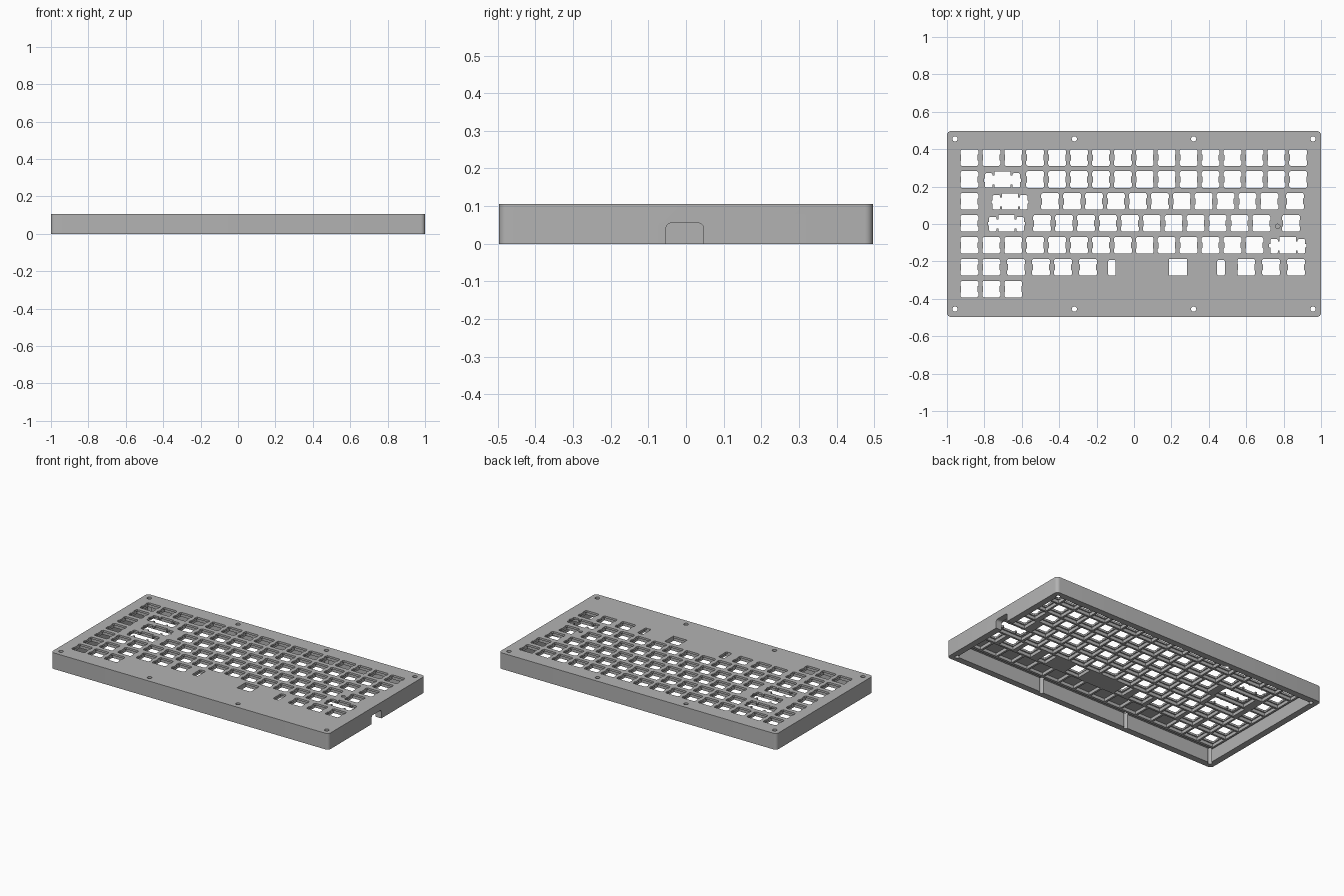
import bpy
import bmesh
from math import cos, sin, pi

cube = bpy.data.objects.get("Cube")
if cube:
    bpy.data.objects.remove(cube)

HALF_X, HALF_Y, HEIGHT = 1.0, 0.497, 0.105
PLATE_Z, RIB_Z, WALL = 0.092, 0.072, 0.042
MM = 0.00615          # one millimetre in model units
U = 0.1172            # key pitch
POCKET = 0.104        # pocket size under a key
X0, Y0 = -0.88, 0.355

grey = bpy.data.materials.new("case grey")
grey.use_nodes = True
grey.diffuse_color = (0.45, 0.45, 0.45, 1)
grey.node_tree.nodes["Principled BSDF"].inputs["Base Color"].default_value = (0.45, 0.45, 0.45, 1)


# --- outline helpers: each returns a closed list of (x, y) ---
def rect(cx, cy, w, h):
    return [(cx + sx * w / 2, cy + sy * h / 2) for sx, sy in ((-1, -1), (1, -1), (1, 1), (-1, 1))]


def circle(cx, cy, r, n=20):
    return [(cx + r * cos(2 * pi * i / n), cy + r * sin(2 * pi * i / n)) for i in range(n)]


def round_rect(hx, hy, r, n=6):
    pts = []
    for k, (sx, sy) in enumerate(((1, 1), (-1, 1), (-1, -1), (1, -1))):
        for i in range(n + 1):
            a = (k + i / n) * pi / 2
            pts.append((sx * (hx - r) + r * cos(a), sy * (hy - r) + r * sin(a)))
    return pts


def mirrored(half, cx, cy):
    """Close a right-hand half outline (in mm, bottom to top) by mirroring in x."""
    full = half + [(-x, y) for x, y in reversed(half)]
    return [(cx + x * MM, cy + y * MM) for x, y in full]


SWITCH_TOP = [(7.1, 2.4), (7.8, 3), (7.8, 6), (7.2, 6.6), (6.8, 7.2)]
SWITCH = [(x, -y) for x, y in reversed(SWITCH_TOP)] + SWITCH_TOP
WIDE = [(7, -7.1), (7, -4.5), (8.6, -4.5), (8.6, -6.2), (9.6, -7), (14.2, -7), (15.2, -6.2),
        (15.2, -2), (16.1, -2), (16.1, 1), (15.2, 1), (15.2, 4.8), (14.2, 5.6), (9.6, 5.6),
        (8.6, 4.8), (8.6, 3.5), (7, 3.5), (7, 7.1)]
SLOT = [(2.2, -7.4), (3.3, -6.4), (3.3, 5.4), (2.2, 6.4)]

# --- key layout: rows of single keys and wide keys, as x centres ---
run = lambda start, n: [start + i * U for i in range(n)]
singles = [
    run(X0, 16),
    [X0] + run(X0 + 3 * U, 13),
    [X0] + run(-0.448, 11) + [0.861],
    [X0] + run(-0.491, 11) + [0.84],
    run(X0, 14),
    [X0, X0 + U, -0.63, -0.497, -0.38, -0.246, 0.6, 0.733, 0.866],
    run(X0, 3),
]
wides = [[], [-0.703], [-0.663], [-0.682], [0.822], [], []]

holes, pockets = [], []
for row, (keys, wide_keys) in enumerate(zip(singles, wides)):
    y = Y0 - row * U
    for x in keys:
        holes.append(mirrored(SWITCH, x, y))
        pockets.append(rect(x, y, POCKET, POCKET))
    for x in wide_keys:
        holes.append(mirrored(WIDE, x, y))
        pockets.append(rect(x, y, U + POCKET, POCKET))

# Space bar openings
space_y = Y0 - 5 * U
holes.append(rect(0.235, space_y, 0.098, 0.09))
pockets.append(rect(0.235, space_y, POCKET, POCKET))
for x in (-0.118, 0.465):
    holes.append(mirrored(SLOT, x, space_y))
    pockets.append(rect(x, space_y, 0.06, POCKET))

# Blank pockets along the front
for x in run(X0 + 3 * U, 13):
    pockets.append(rect(x, Y0 - 6 * U, POCKET, POCKET))

screws = [(x, y) for x in (-0.957, -0.319, 0.319, 0.957) for y in (-0.455, 0.455)]
holes += [circle(x, y, 0.014) for x, y in screws]
holes.append(circle(0.768, -0.013, 0.012))


# --- solid from filled outlines ---
def slab(name, outlines, z0, z1):
    curve = bpy.data.curves.new(name, "CURVE")
    curve.dimensions = "2D"
    curve.fill_mode = "BOTH"
    curve.extrude = (z1 - z0) / 2
    for pts in outlines:
        spline = curve.splines.new("POLY")
        spline.points.add(len(pts) - 1)
        for p, (x, y) in zip(spline.points, pts):
            p.co = (x, y, 0, 1)
        spline.use_cyclic_u = True
    temp = bpy.data.objects.new(name + "_outline", curve)
    bpy.context.collection.objects.link(temp)
    graph = bpy.context.evaluated_depsgraph_get()
    mesh = bpy.data.meshes.new_from_object(temp.evaluated_get(graph))
    bpy.data.objects.remove(temp)
    bm = bmesh.new()
    bm.from_mesh(mesh)
    bmesh.ops.remove_doubles(bm, verts=bm.verts, dist=1e-5)
    bmesh.ops.translate(bm, verts=bm.verts, vec=(0, 0, (z0 + z1) / 2))
    bmesh.ops.recalc_face_normals(bm, faces=bm.faces)
    for f in bm.faces:
        f.smooth = False
        f.material_index = 0
    bm.to_mesh(mesh)
    bm.free()
    mesh.materials.clear()
    mesh.materials.append(grey)
    mesh.name = name
    obj = bpy.data.objects.new(name, mesh)
    bpy.context.collection.objects.link(obj)
    return obj


outer = round_rect(HALF_X, HALF_Y, 0.022)
inner = round_rect(HALF_X - WALL, HALF_Y - WALL, 0.008)
top_plate = slab("top_plate", [outer] + holes, PLATE_Z, HEIGHT)
key_ribs = slab("key_ribs", [rect(0, 0, 1.89, 0.835)] + pockets, RIB_Z, PLATE_Z)
walls = slab("walls", [outer, inner], 0, PLATE_Z)


# --- cut screw channels and the cable port out of the walls ---
def cut(target, cutter):
    mod = target.modifiers.new(cutter.name, "BOOLEAN")
    mod.operation = "DIFFERENCE"
    mod.solver = "EXACT"
    mod.object = cutter
    cutter.hide_render = True
    cutter.hide_viewport = True


bm = bmesh.new()
for x, y in screws:
    ring = bmesh.ops.create_cone(bm, cap_ends=True, segments=20, radius1=0.014, radius2=0.014, depth=0.3)
    bmesh.ops.translate(bm, verts=ring["verts"], vec=(x, y, 0.05))
port = bmesh.ops.create_cube(bm, size=1)["verts"]
bmesh.ops.scale(bm, verts=port, vec=(0.2, 0.1, 0.11))
bmesh.ops.translate(bm, verts=port, vec=(HALF_X, -0.003, 0))
corners = [e for e in bm.edges if all(v in port and v.co.z > 0 for v in e.verts)
           and abs(e.verts[0].co.y - e.verts[1].co.y) < 1e-4]
bmesh.ops.bevel(bm, geom=corners, offset=0.014, segments=5, profile=0.5, affect="EDGES")
mesh = bpy.data.meshes.new("wall_cutter")
bm.to_mesh(mesh)
bm.free()
wall_cutter = bpy.data.objects.new("wall_cutter", mesh)
bpy.context.collection.objects.link(wall_cutter)
cut(walls, wall_cutter)

# Smooth the rounded corners, keep the edges sharp
for obj in (top_plate, walls):
    bpy.ops.object.select_all(action="DESELECT")
    obj.select_set(True)
    bpy.context.view_layer.objects.active = obj
    bpy.ops.object.shade_smooth_by_angle(angle=pi / 6)
